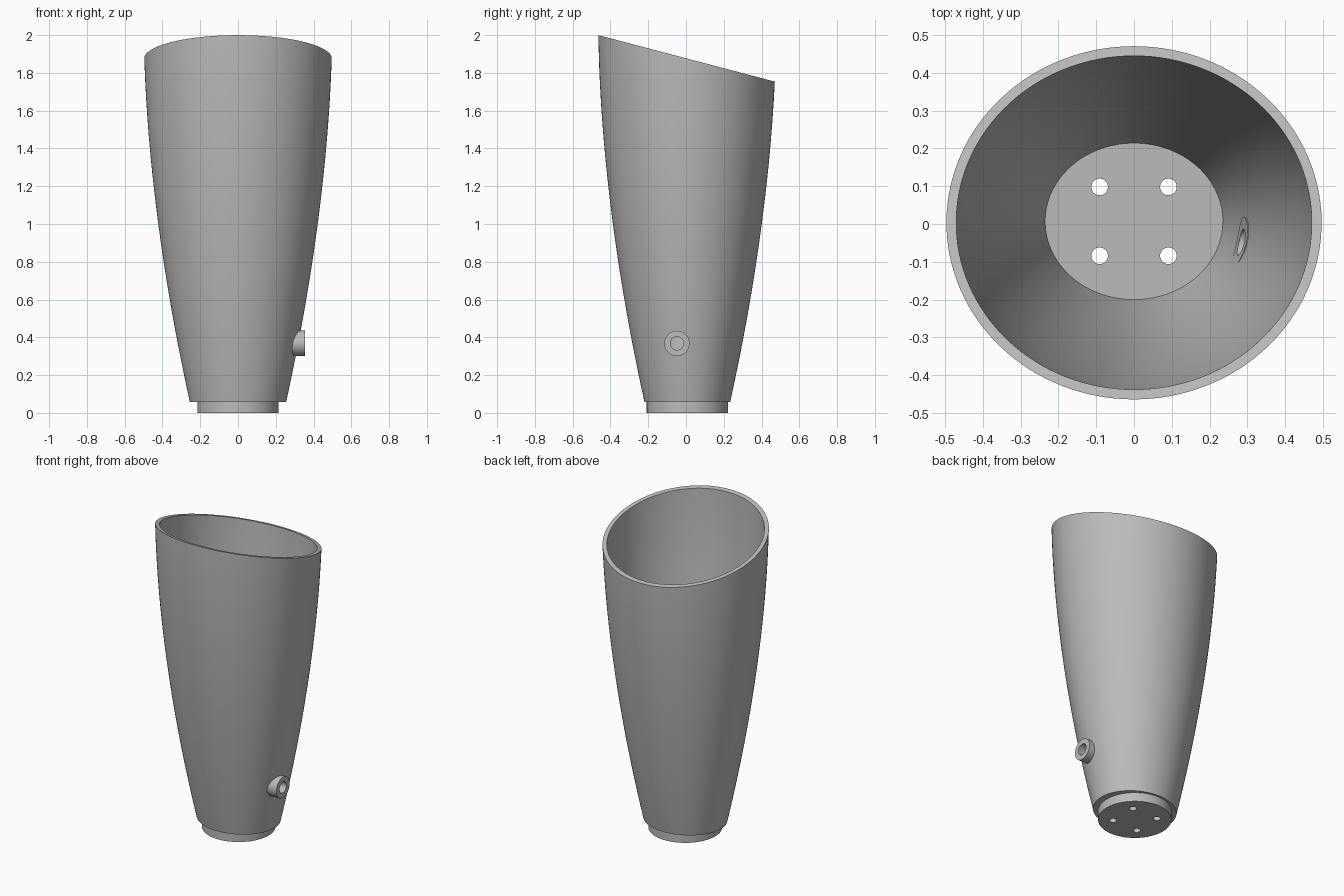
import bpy, bmesh
from math import sin, cos, tau, sqrt, radians, hypot

if "Cube" in bpy.data.objects:
    bpy.data.objects.remove(bpy.data.objects["Cube"], do_unlink=True)

AXIS_Y = 0.007       # the vessel axis sits slightly behind the origin
FLATTEN = 0.028      # oval section: depth radius is this much smaller
WALL = 0.026
FOOT_R, FOOT_TOP, FLOOR = 0.215, 0.058, 0.085
SEGMENTS, STEPS = 128, 120
PORT_Y, PORT_Z, PORT_R, BORE_R, PORT_END = -0.048, 0.368, 0.067, 0.035, 0.355

grey = bpy.data.materials.new("plain grey")
grey.use_nodes = True
grey.diffuse_color = (0.5, 0.5, 0.5, 1)
grey.node_tree.nodes["Principled BSDF"].inputs["Base Color"].default_value = (0.5, 0.5, 0.5, 1)


def outer_radius(z):
    return 0.499 - 0.244 * ((2.05 - z) / 1.992) ** 1.8


def finish(bm, name):
    bmesh.ops.recalc_face_normals(bm, faces=bm.faces)
    mesh = bpy.data.meshes.new(name)
    bm.to_mesh(mesh)
    bm.free()
    mesh.materials.append(grey)
    ob = bpy.data.objects.new(name, mesh)
    bpy.context.collection.objects.link(ob)
    bpy.ops.object.select_all(action="DESELECT")
    ob.select_set(True)
    bpy.context.view_layer.objects.active = ob
    bpy.ops.object.shade_smooth_by_angle(angle=radians(30))


def skin(bm, rings):
    for low, high in zip(rings, rings[1:]):
        for i in range(len(low)):
            j = (i + 1) % len(low)
            bm.faces.new((low[i], low[j], high[j], high[i]))


def circle(bm, x, y, z, radius, count):
    return [bm.verts.new((x + radius * cos(tau * i / count),
                          y + radius * sin(tau * i / count), z)) for i in range(count)]


def fill(bm, loops):
    edges = [bm.edges.get((a, b)) for loop in loops for a, b in zip(loop, loop[1:] + loop[:1])]
    bmesh.ops.triangle_fill(bm, use_beauty=True, edges=edges, normal=(0, 0, 1))


def mouth_height(angle, inset):
    # Height where the flared wall meets the slanted mouth plane
    z = 1.88
    for _ in range(20):
        y = AXIS_Y + (outer_radius(z) - inset - FLATTEN) * sin(angle)
        z = 1.8775 - 0.2634 * y
    return z


def wall_rings(bm, start, inset):
    angles = [tau * i / SEGMENTS for i in range(SEGMENTS)]
    tops = [mouth_height(a, inset) for a in angles]
    rings = []
    for step in range(STEPS + 1):
        ring = []
        for a, top in zip(angles, tops):
            z = start + (top - start) * step / STEPS
            r = outer_radius(z) - inset
            ring.append(bm.verts.new((r * cos(a), AXIS_Y + (r - FLATTEN) * sin(a), z)))
        rings.append(ring)
    return rings


# Vessel: round foot, flared oval outside wall, slanted rim, inside wall
bm = bmesh.new()
foot = [circle(bm, 0, AXIS_Y, z, FOOT_R, SEGMENTS) for z in (0, FOOT_TOP)]
outside = wall_rings(bm, FOOT_TOP, 0)
inside = wall_rings(bm, FLOOR, WALL)
skin(bm, foot + outside + inside[::-1])

# Floor and underside, pierced by four drain holes
drains = []
for sx in (-1, 1):
    for sy in (-1, 1):
        drain = [circle(bm, sx * 0.091, AXIS_Y + sy * 0.091, z, 0.022, 32) for z in (0, FLOOR)]
        skin(bm, drain)
        drains.append(drain)
fill(bm, [foot[0]] + [d[0] for d in drains])
fill(bm, [inside[0]] + [d[1] for d in drains])

# Opening in the wall, hidden under the side port
opening = [f for f in bm.faces if all(
    v.co.x > 0 and hypot(v.co.y - PORT_Y, v.co.z - PORT_Z) < PORT_R - 0.005 for v in f.verts)]
bmesh.ops.delete(bm, geom=opening, context="FACES")
finish(bm, "vessel")

# Side port: short tube whose inner end follows the curved wall
bm = bmesh.new()


def port_ring(radius, on_wall):
    ring = []
    for i in range(64):
        y = PORT_Y + radius * cos(tau * i / 64)
        z = PORT_Z + radius * sin(tau * i / 64)
        r = outer_radius(z)
        wall = r * sqrt(1 - ((y - AXIS_Y) / (r - FLATTEN)) ** 2)
        ring.append(bm.verts.new((wall - WALL - 0.003 if on_wall else PORT_END, y, z)))
    return ring


tube = [port_ring(PORT_R, True), port_ring(PORT_R, False),
        port_ring(BORE_R, False), port_ring(BORE_R, True)]
skin(bm, tube + tube[:1])
finish(bm, "side_port")
